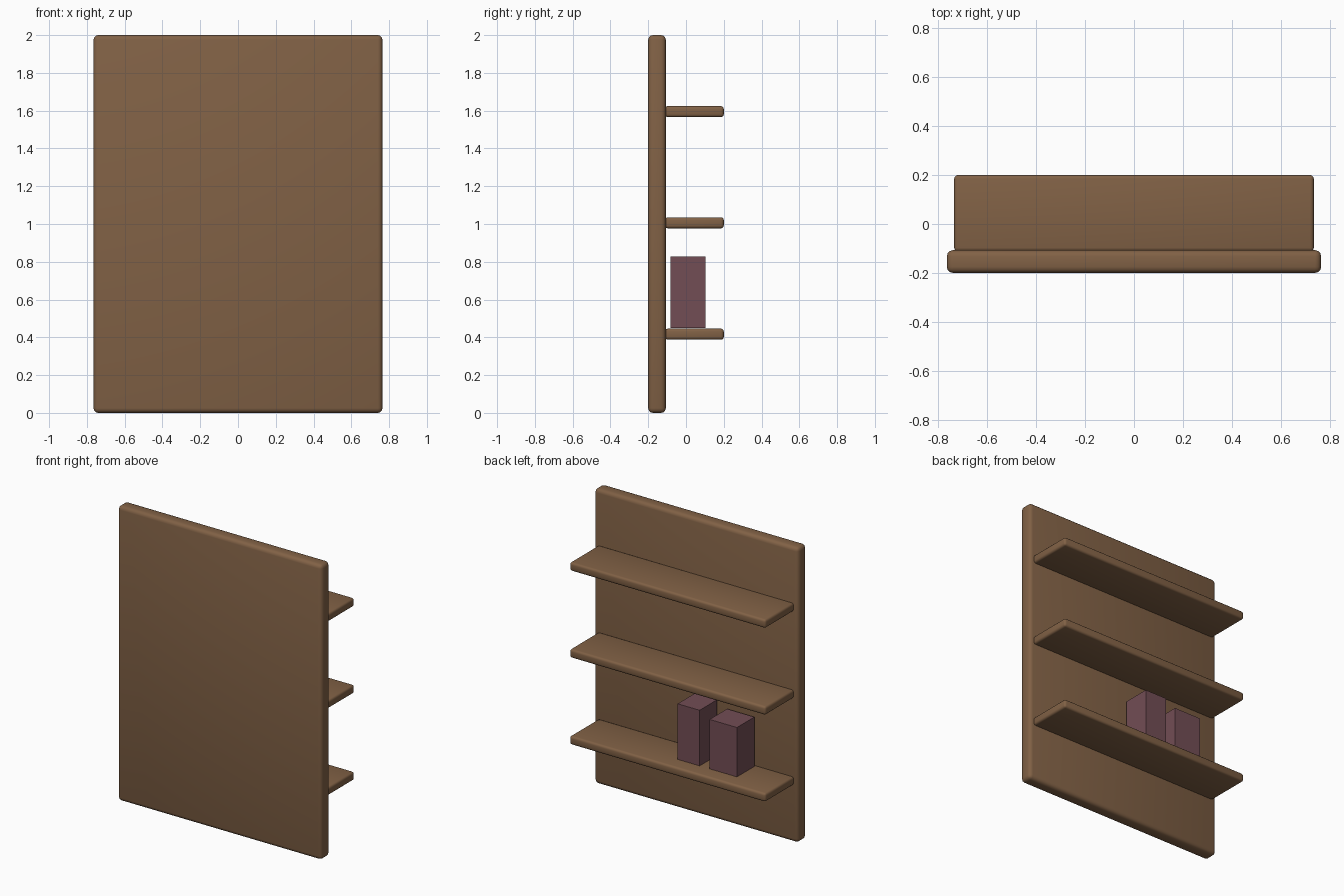
import bpy

if "Cube" in bpy.data.objects:
    bpy.data.objects.remove(bpy.data.objects["Cube"])


def material(name, rgb):
    m = bpy.data.materials.new(name)
    m.diffuse_color = (*rgb, 1)
    m.use_nodes = True
    m.node_tree.nodes["Principled BSDF"].inputs["Base Color"].default_value = m.diffuse_color
    return m


WOOD = material("wood", (0.22, 0.12, 0.06))
COVER = material("book_cover", (0.17, 0.075, 0.09))


def box(name, x, y, z, mat, bevel=0):
    """Box from (min, max) ranges, optionally with rounded smooth edges."""
    spans = (x, y, z)
    bpy.ops.mesh.primitive_cube_add(size=1, location=[(a + b) / 2 for a, b in spans])
    ob = bpy.context.object
    ob.name = name
    ob.scale = [b - a for a, b in spans]
    bpy.ops.object.transform_apply(location=False, rotation=False, scale=True)
    ob.data.materials.append(mat)
    if bevel:
        mod = ob.modifiers.new("rounded_edges", 'BEVEL')
        mod.width = bevel
        mod.segments = 3
        bpy.ops.object.shade_smooth()
    return ob


# Back panel
box("back_panel", (-0.765, 0.765), (-0.2, -0.107), (0, 2), WOOD, 0.025)

# Three evenly spaced shelves
for i in range(3):
    z = 0.417 + 0.589 * i
    box(f"shelf_{i + 1}", (-0.735, 0.735), (-0.112, 0.2), (z - 0.029, z + 0.029), WOOD, 0.015)

# Two books standing on the bottom shelf
box("tall_book", (-0.175, -0.01), (-0.083, 0.104), (0.45, 0.827), COVER)
box("short_book", (-0.455, -0.25), (-0.083, 0.104), (0.45, 0.785), COVER)
